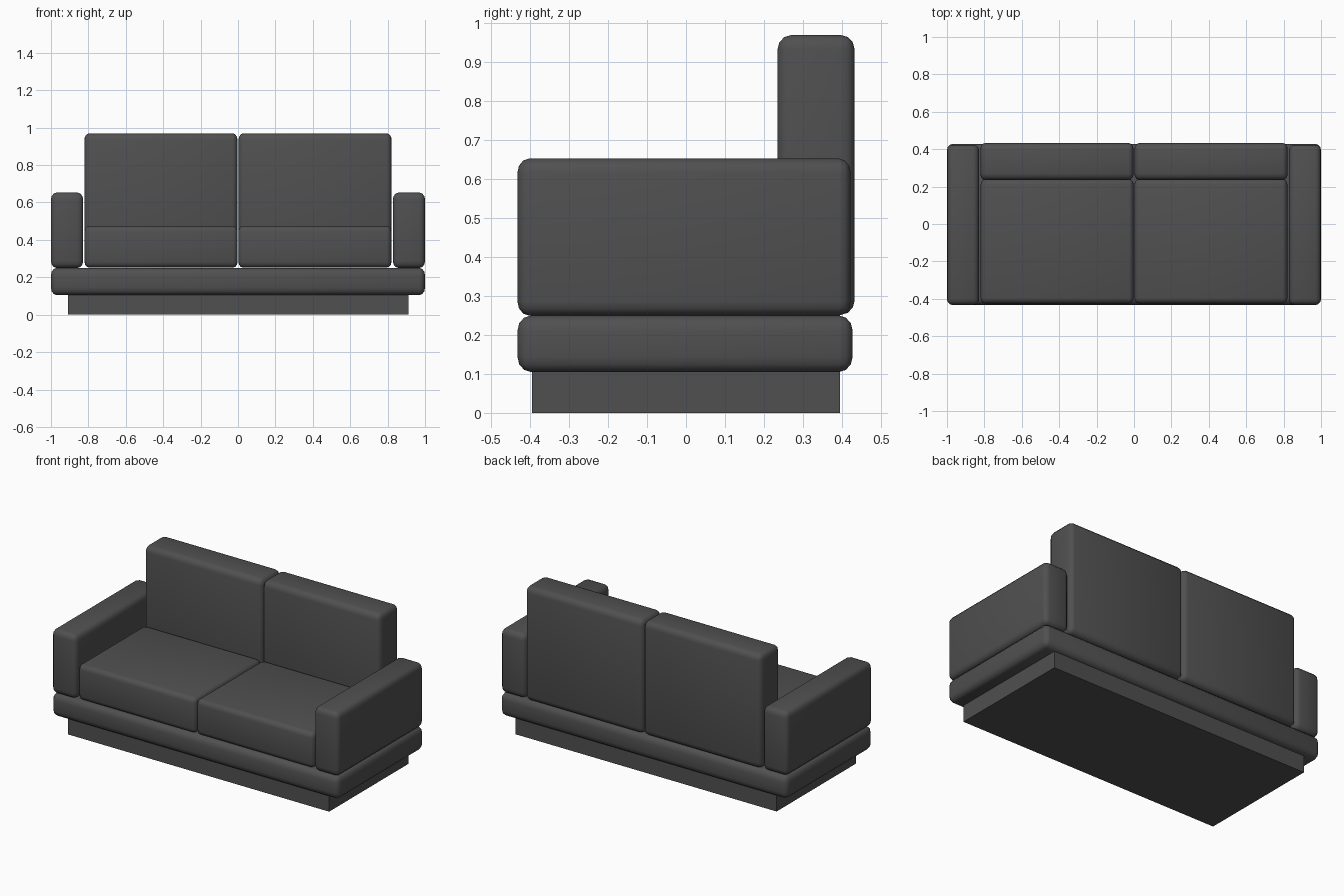
import bpy
import bmesh
from mathutils import Vector

if "Cube" in bpy.data.objects:
    bpy.data.objects.remove(bpy.data.objects["Cube"], do_unlink=True)

fabric = bpy.data.materials.new("charcoal_fabric")
fabric.use_nodes = True
charcoal = (0.08, 0.08, 0.08, 1)
fabric.diffuse_color = charcoal
fabric.node_tree.nodes["Principled BSDF"].inputs["Base Color"].default_value = charcoal


def block(name, low, high, radius=None):
    """Box between two corners, optionally rounded by a radius per axis."""
    low, high = Vector(low), Vector(high)
    size, centre = high - low, (low + high) / 2
    r = Vector(radius or (1, 1, 1))
    bm = bmesh.new()
    bmesh.ops.create_cube(bm, size=1)
    bmesh.ops.scale(bm, vec=[s / k for s, k in zip(size, r)], verts=bm.verts)
    if radius:
        bmesh.ops.bevel(bm, geom=bm.edges[:], offset=1, segments=3,
                        profile=0.5, affect='EDGES')
    bmesh.ops.scale(bm, vec=r, verts=bm.verts)
    bmesh.ops.translate(bm, vec=centre, verts=bm.verts)
    mesh = bpy.data.meshes.new(name)
    bm.to_mesh(mesh)
    bm.free()
    mesh.materials.append(fabric)
    obj = bpy.data.objects.new(name, mesh)
    bpy.context.collection.objects.link(obj)
    if radius:
        bpy.ops.object.select_all(action='DESELECT')
        obj.select_set(True)
        bpy.context.view_layer.objects.active = obj
        bpy.ops.object.shade_smooth_by_angle(angle=0.8)
    return obj


def pair(name, low, high, radius):
    """Matching parts on the model's left (+x) and right (-x)."""
    block("left_" + name, low, high, radius)
    block("right_" + name, (-high[0], *low[1:]), (-low[0], *high[1:]), radius)


# Plinth and padded base
block("plinth", (-0.908, -0.395, 0), (0.912, 0.395, 0.13))
block("base_cushion", (-1, -0.433, 0.105), (1, 0.428, 0.25), (0.03, 0.035, 0.04))

# Arms, seats and backrests
pair("arm", (0.828, -0.433, 0.25), (1, 0.423, 0.653), (0.03, 0.03, 0.037))
pair("seat_cushion", (0.002, -0.425, 0.252), (0.82, 0.24, 0.475), (0.025, 0.03, 0.03))
pair("back_cushion", (0.002, 0.235, 0.252), (0.822, 0.433, 0.97), (0.027, 0.035, 0.037))
